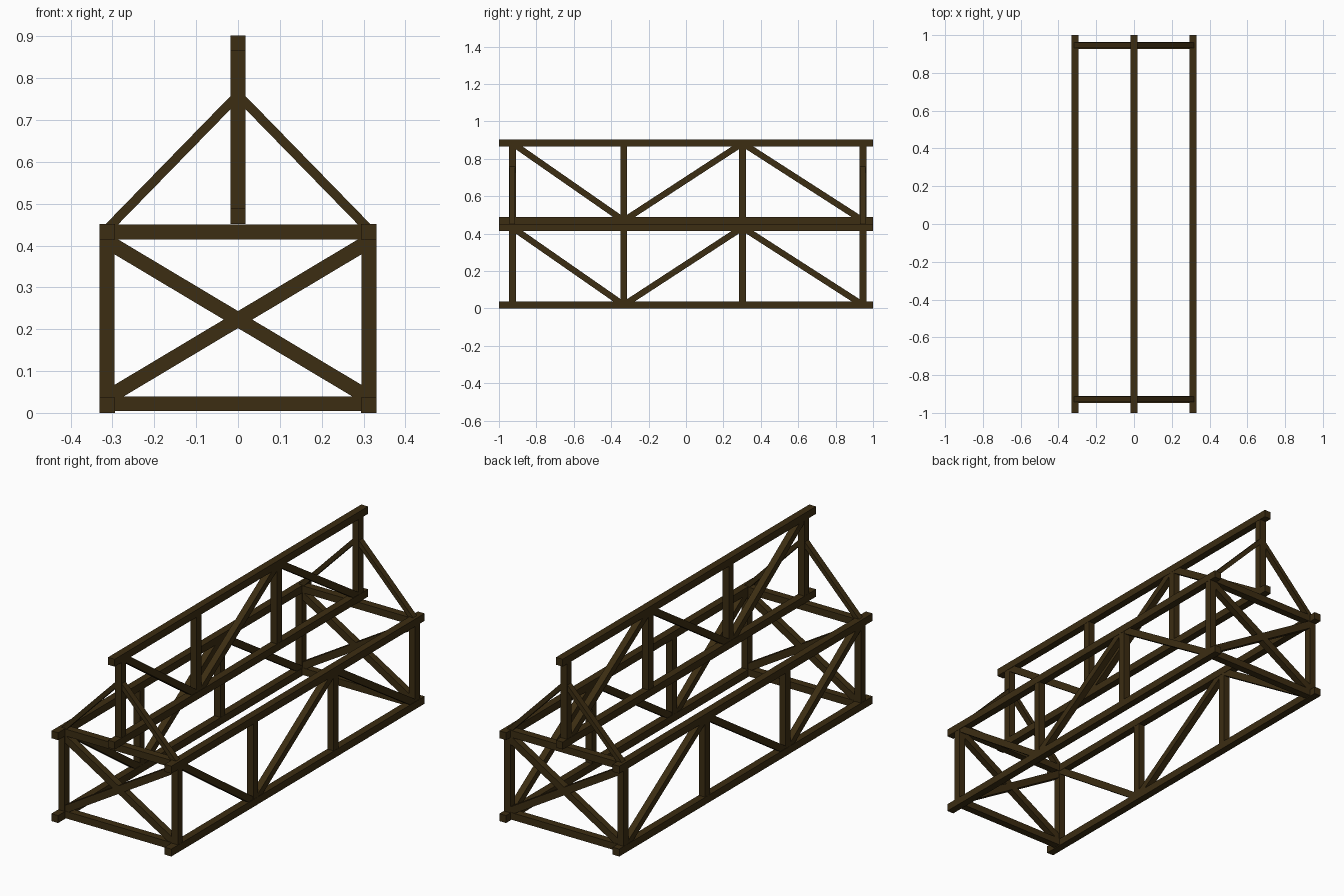
import bpy
from mathutils import Vector

cube = bpy.data.objects.get("Cube")
if cube:
    bpy.data.objects.remove(cube)

wood = bpy.data.materials.new("dark_brown_wood")
wood.use_nodes = True
COLOUR = (0.045, 0.026, 0.006, 1)
wood.diffuse_color = COLOUR
wood.node_tree.nodes["Principled BSDF"].inputs["Base Color"].default_value = COLOUR

T = 0.037               # timber thickness
H = 0.451               # height of one truss frame
SIDE = 0.313            # distance of the side frames from the middle
POSTS = (-0.928, -0.333, 0.302, 0.946)
ENDS = (POSTS[0], POSTS[-1])


def beam(name, a, b, width=T, depth=T):
    """Square timber from a to b; depth lies in the vertical plane of the beam."""
    a, b = Vector(a), Vector(b)
    along = (b - a).normalized()
    ref = Vector((0, 0, 1)) if abs(along.z) < 0.99 else Vector((0, 1, 0))
    side = along.cross(ref).normalized() * width / 2
    up = side.cross(along).normalized() * depth / 2
    verts = [p + side * s + up * u for p in (a, b)
             for s, u in ((-1, -1), (1, -1), (1, 1), (-1, 1))]
    faces = [(3, 2, 1, 0), (4, 5, 6, 7)]
    faces += [(i, (i + 1) % 4, (i + 1) % 4 + 4, i + 4) for i in range(4)]
    mesh = bpy.data.meshes.new(name)
    mesh.from_pydata(verts, [], faces)
    mesh.materials.append(wood)
    obj = bpy.data.objects.new(name, mesh)
    bpy.context.collection.objects.link(obj)
    return obj


def truss(name, x, z):
    """Long frame: two chords, four posts and a zigzag of diagonals."""
    low, high = z + T / 2, z + H - T / 2
    beam(name + "_bottom_chord", (x, -1, low), (x, 1, low))
    beam(name + "_top_chord", (x, -1, high), (x, 1, high))
    for y in POSTS:
        beam(name + "_post", (x, y, z + 0.002), (x, y, z + H - 0.002), T - 0.002)
    for i in range(3):
        start, end = (high, low) if i % 2 == 0 else (low, high)
        beam(name + "_diagonal", (x, POSTS[i], start), (x, POSTS[i + 1], end),
             T - 0.004, T - 0.004)


# Two side frames and the raised middle frame
truss("right_frame", -SIDE, 0)
truss("left_frame", SIDE, 0)
truss("ridge_frame", 0, H)

# Cross members, crossed braces and roof struts at both ends
for end, y in zip(("front", "back"), ENDS):
    for level, z in (("bottom", 0.022), ("top", H - T / 2)):
        beam(end + "_" + level + "_crossbeam", (-SIDE, y, z), (SIDE, y, z),
             T, T - 0.002)
    for s in (-1, 1):
        beam(end + "_cross_brace", (s * SIDE, y, 0.036), (-s * SIDE, y, 0.41),
             T - 0.004, T - 0.002)
        beam(end + "_roof_strut", (s * 0.315, y, 0.437), (0, y, 0.76),
             0.03, 0.022)
